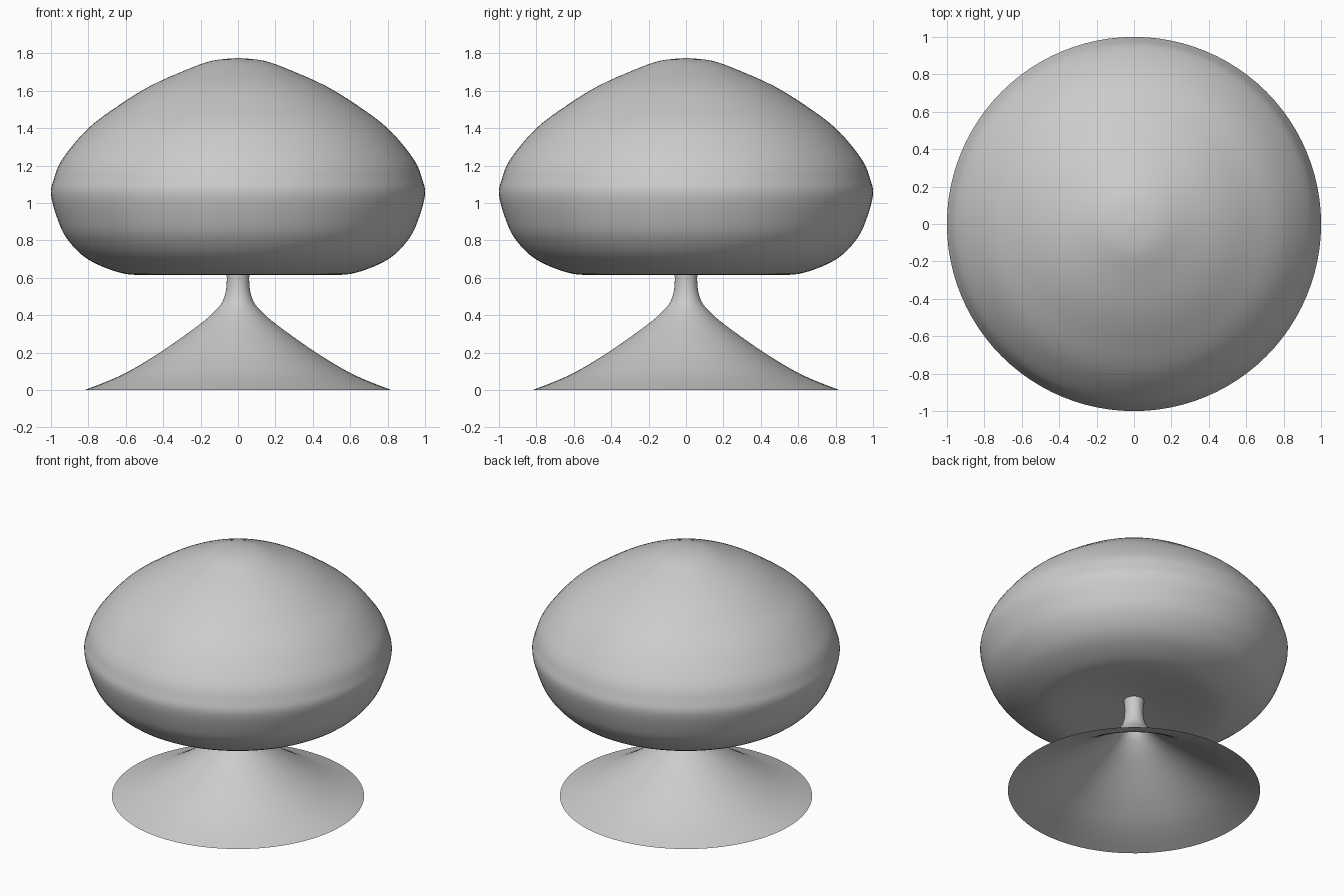
import bpy, bmesh, math

if "Cube" in bpy.data.objects:
    bpy.data.objects.remove(bpy.data.objects["Cube"])


def smooth_profile(pts, steps=4):
    """Catmull-Rom interpolation through (radius, height) points."""
    p = [pts[0]] + pts + [pts[-1]]
    out = []
    for i in range(1, len(p) - 2):
        a, b, c, d = p[i - 1:i + 3]
        for s in range(steps):
            t = s / steps
            out.append(tuple(0.5 * (2 * b[k] + (c[k] - a[k]) * t
                                    + (2 * a[k] - 5 * b[k] + 4 * c[k] - d[k]) * t * t
                                    + (3 * b[k] - a[k] - 3 * c[k] + d[k]) * t ** 3)
                             for k in (0, 1)))
    return out + [pts[-1]]


def lathe(name, pts, segments=96):
    """Revolve a profile around z."""
    bm = bmesh.new()
    vs = [bm.verts.new((r, 0, z)) for r, z in smooth_profile(pts)]
    es = [bm.edges.new(e) for e in zip(vs, vs[1:])]
    bmesh.ops.spin(bm, geom=vs + es, cent=(0, 0, 0), axis=(0, 0, 1),
                   angle=2 * math.pi, steps=segments, use_duplicate=False)
    bmesh.ops.remove_doubles(bm, verts=bm.verts, dist=1e-5)
    bmesh.ops.recalc_face_normals(bm, faces=bm.faces)
    for f in bm.faces:
        f.smooth = True
    me = bpy.data.meshes.new(name)
    bm.to_mesh(me)
    bm.free()
    ob = bpy.data.objects.new(name, me)
    bpy.context.collection.objects.link(ob)
    return ob


# Domed cap with a shallow hollow underneath
lathe("cap", [
    (0, 1.775), (0.14, 1.76), (0.28, 1.71), (0.47, 1.625), (0.64, 1.52),
    (0.805, 1.395), (0.94, 1.233), (0.985, 1.126), (1.0, 1.045),
    (0.967, 0.92), (0.915, 0.81), (0.805, 0.70), (0.634, 0.628),
    (0.50, 0.617), (0.30, 0.642), (0.12, 0.665), (0, 0.67)])

# Flared trumpet foot running up into the stem, open below
lathe("stem_and_foot", [
    (0.82, 0), (0.70, 0.046), (0.58, 0.102), (0.41, 0.205), (0.206, 0.35),
    (0.126, 0.42), (0.085, 0.47), (0.065, 0.53), (0.060, 0.60), (0.066, 0.67)])
